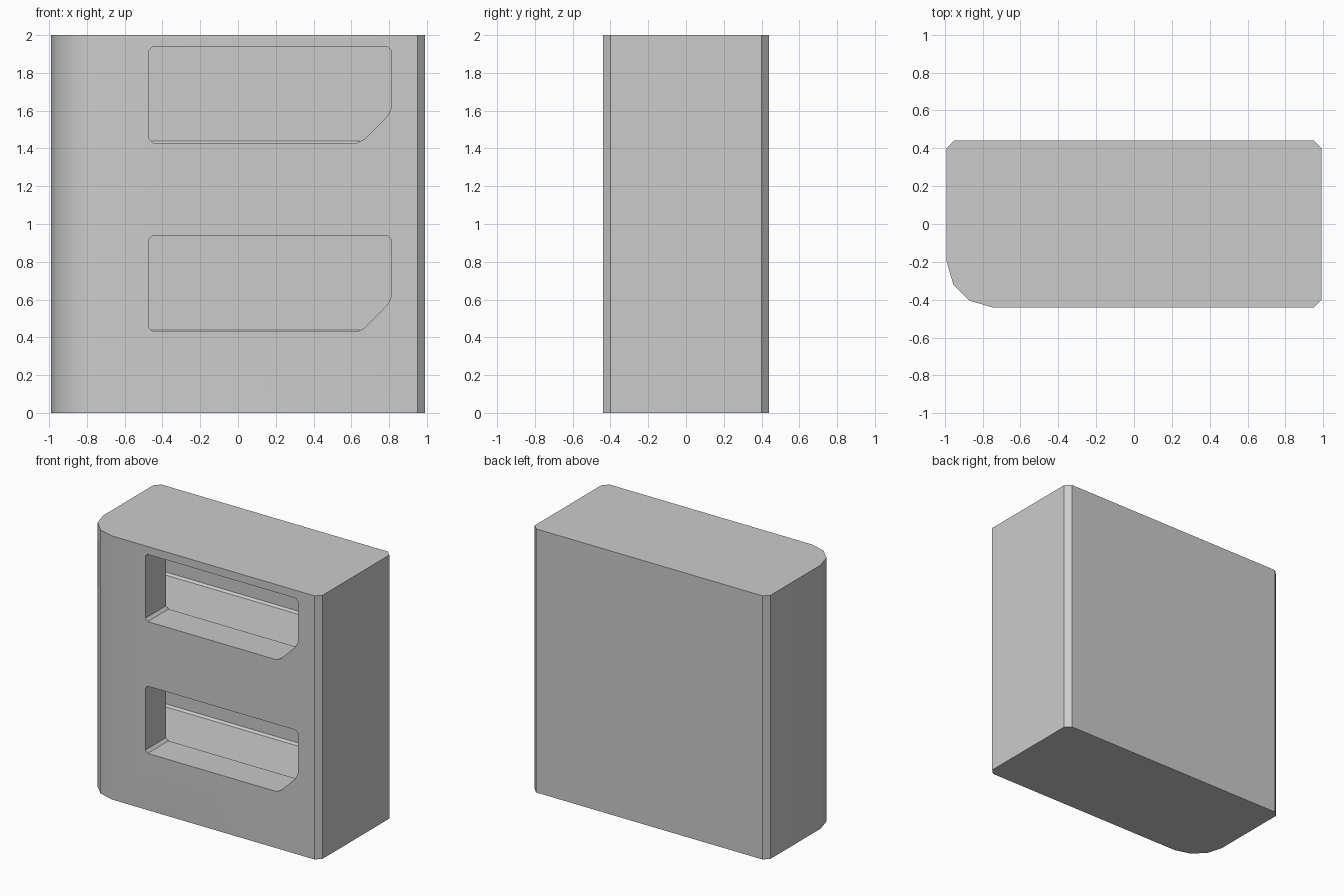
import bpy, bmesh
from mathutils import Vector

old = bpy.data.objects.get("Cube")
if old:
    bpy.data.objects.remove(old, do_unlink=True)

grey = bpy.data.materials.new("plain_grey")
grey.use_nodes = True
grey.diffuse_color = (0.6, 0.6, 0.6, 1)
grey.node_tree.nodes["Principled BSDF"].inputs["Base Color"].default_value = (0.6, 0.6, 0.6, 1)


def prism(name, points, direction):
    """Extrude a flat outline along a direction into a closed solid."""
    bm = bmesh.new()
    face = bm.faces.new([bm.verts.new(p) for p in points])
    grown = bmesh.ops.extrude_face_region(bm, geom=[face])
    moved = [v for v in grown["geom"] if isinstance(v, bmesh.types.BMVert)]
    bmesh.ops.translate(bm, verts=moved, vec=Vector(direction))
    bmesh.ops.recalc_face_normals(bm, faces=bm.faces)
    mesh = bpy.data.meshes.new(name)
    bm.to_mesh(mesh)
    bm.free()
    mesh.materials.append(grey)
    obj = bpy.data.objects.new(name, mesh)
    bpy.context.collection.objects.link(obj)
    return obj


# Upright body: chamfered corners, one large rounded front corner
outline = [(-0.99, 0.4), (-0.95, 0.44), (0.95, 0.44), (0.99, 0.4),
           (0.99, -0.4), (0.95, -0.44), (-0.75, -0.44),
           (-0.87, -0.405), (-0.955, -0.32), (-0.99, -0.2)]
body = prism("cabinet_body", [(x, y, 0) for x, y in outline], (0, 0, 2))

# Opening with soft corners and one long diagonal corner
opening = [(-0.47, 0.45), (-0.45, 0.43), (0.63, 0.43), (0.67, 0.45),
           (0.79, 0.57), (0.81, 0.61), (0.81, 0.92), (0.79, 0.94),
           (-0.45, 0.94), (-0.47, 0.92)]
# Wider chamber behind the opening, with chamfered lower corners at the back
chamber = [(-0.19, 0.425), (0.26, 0.425), (0.275, 0.44), (0.275, 0.96), (-0.19, 0.96)]

cutters = []
for level, label in ((0, "lower"), (1, "upper")):
    cutters.append(prism(label + "_chamber_cutter",
                         [(-0.9, y, z + level) for y, z in chamber], (1.8, 0, 0)))
    cutters.append(prism(label + "_opening_cutter",
                         [(x, -0.5, z + level) for x, z in opening], (0, 0.4, 0)))

for cutter in cutters:
    cut = body.modifiers.new(cutter.name, 'BOOLEAN')
    cut.operation = 'DIFFERENCE'
    cut.solver = 'EXACT'
    cut.object = cutter
    cutter.hide_render = True

# Apply the cuts and remove the cutters
bpy.ops.object.select_all(action='DESELECT')
body.select_set(True)
bpy.context.view_layer.objects.active = body
for name in [m.name for m in body.modifiers]:
    bpy.ops.object.modifier_apply(modifier=name)
for cutter in cutters:
    bpy.data.objects.remove(cutter, do_unlink=True)
bpy.ops.object.shade_smooth_by_angle(angle=0.56)
